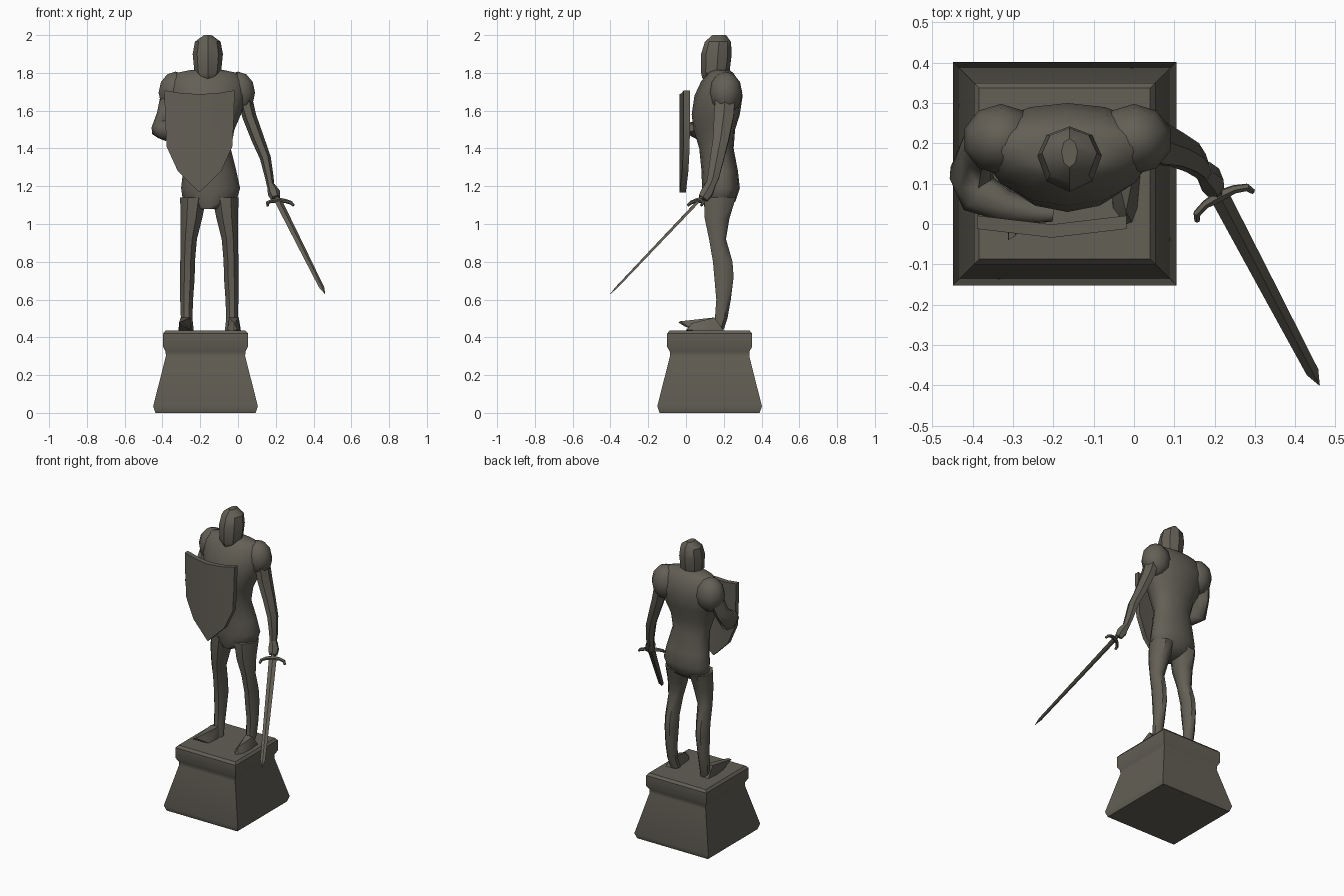
import bpy, bmesh, math
from mathutils import Vector, Matrix

if "Cube" in bpy.data.objects:
    bpy.data.objects.remove(bpy.data.objects["Cube"])

stone = bpy.data.materials.new("dark stone")
stone.diffuse_color = (0.125, 0.115, 0.092, 1)
stone.use_nodes = True
stone.node_tree.nodes["Principled BSDF"].inputs["Base Color"].default_value = stone.diffuse_color


def finish(name, bm, angle=40):
    bmesh.ops.recalc_face_normals(bm, faces=bm.faces)
    me = bpy.data.meshes.new(name)
    bm.to_mesh(me)
    bm.free()
    me.materials.append(stone)
    ob = bpy.data.objects.new(name, me)
    bpy.context.collection.objects.link(ob)
    bpy.ops.object.select_all(action='DESELECT')
    ob.select_set(True)
    bpy.context.view_layer.objects.active = ob
    bpy.ops.object.shade_smooth_by_angle(angle=math.radians(angle))
    return ob


def loft(name, rings, angle=40):
    """Skin a list of equal-length point rings and cap the ends."""
    bm = bmesh.new()
    vs = [[bm.verts.new(p) for p in r] for r in rings]
    n = len(vs[0])
    for a, b in zip(vs, vs[1:]):
        for i in range(n):
            j = (i + 1) % n
            bm.faces.new((a[i], a[j], b[j], b[i]))
    bm.faces.new(vs[0])
    bm.faces.new(vs[-1])
    return finish(name, bm, angle)


def body(name, levels, n, start=0.0, angle=40, mid=0.55):
    """Loft level rings: (z, centre x, half width, front y, back y)."""
    rings = []
    for z, cx, hw, yf, yb in levels:
        ym = yf + (yb - yf) * mid
        ring = []
        for i in range(n):
            a = start + math.tau * i / n
            s = math.sin(a)
            ring.append((cx + hw * math.cos(a), ym + s * ((yb - ym) if s > 0 else (ym - yf)), z))
        rings.append(ring)
    return loft(name, rings, angle)


def limb(name, path, n=6, up=(0, 1, 0), angle=40):
    """Tube along (point, radius across, radius along up)."""
    pts = [Vector(p[0]) for p in path]
    rings = []
    for i, (p, ra, rb) in enumerate(path):
        t = (pts[min(i + 1, len(pts) - 1)] - pts[max(i - 1, 0)]).normalized()
        u = Vector(up)
        u = (u - t * u.dot(t)).normalized()
        v = t.cross(u)
        rings.append([pts[i] + v * ra * math.cos(math.tau * k / n) + u * rb * math.sin(math.tau * k / n)
                      for k in range(n)])
    return loft(name, rings, angle)


def hull(name, pts, angle=30):
    bm = bmesh.new()
    for p in pts:
        bm.verts.new(p)
    bmesh.ops.convex_hull(bm, input=bm.verts)
    return finish(name, bm, angle)


# pedestal: square moulded profile (z, half width)
profile = [(0, .265), (.035, .277), (.30, .21), (.325, .211), (.35, .225), (.42, .225), (.436, .212)]
loft("pedestal", [[(-.172 + sx * h, .125 + sy * h, z) for sx, sy in ((-1, -1), (1, -1), (1, 1), (-1, 1))]
                  for z, h in profile], 35)

# torso, chest to hips
CX = -.165
body("torso", [(1.08, -.16, .06, .10, .21), (1.12, -.15, .145, .09, .262), (1.19, -.145, .16, .085, .285),
               (1.28, -.15, .145, .082, .275), (1.40, -.16, .125, .07, .252), (1.50, CX, .15, .04, .26),
               (1.58, CX, .185, .03, .285), (1.68, CX, .215, .045, .30), (1.755, CX, .205, .08, .28),
               (1.80, CX, .165, .115, .25), (1.815, CX, .09, .13, .23)], 14, math.pi / 14 * 3, 50, .6)

# shoulder guards
for side, name in ((1, "right_shoulder"), (-1, "left_shoulder")):
    bm = bmesh.new()
    bmesh.ops.create_uvsphere(bm, u_segments=10, v_segments=6, radius=1)
    bm.transform(Matrix.Translation((CX + side * .165, .21, 1.695)) @ Matrix.Diagonal((.095, .088, .112, 1)))
    finish(name, bm, 50)

# helmet with a ridge at the front
body("helmet", [(1.74, -.16, .04, .12, .21), (1.775, -.16, .045, .085, .22), (1.80, -.16, .07, .08, .23),
                (1.90, -.16, .08, .08, .242), (1.965, -.16, .068, .10, .238), (2.0, -.16, .02, .14, .212)],
     8, math.pi / 2, 35)

# legs, shared profile: (z, offset of outer/inner edge from leg centre)
for side, name in ((-1, "left_leg"), (1, "right_leg")):
    c = -.152 + side * .085
    body(name, [(.437, c + side * .027, .032, .135, .20), (.50, c + side * .035, .033, .15, .222),
                (.60, c + side * .035, .037, .157, .24), (.72, c + side * .031, .042, .145, .256),
                (.80, c + side * .030, .042, .138, .25), (.92, c + side * .024, .047, .118, .215),
                (1.03, c + side * .010, .062, .093, .235), (1.14, c, .075, .088, .27)], 8, math.pi / 8, 45)

# feet: wedges, the left one with a raised pointed toe
def foot(name, cx, toe):
    hull(name, [(cx - .037, .12, .437), (cx + .037, .12, .437), (cx - .03, .20, .437), (cx + .03, .20, .437),
                (cx - .026, .15, .505), (cx + .026, .15, .505), (cx - .03, .04, .437), (cx + .03, .04, .437)] + toe)


foot("left_foot", -.278, [(-.312, -.04, .478), (-.295, -.03, .485), (-.29, -.01, .46)])
foot("right_foot", -.022, [(-.02, .0, .437), (-.005, .005, .44), (-.02, .03, .475)])

# sword arm and hand
limb("right_arm", [((.03, .21, 1.69), .04, .06), ((.06, .20, 1.57), .037, .06), ((.105, .185, 1.45), .034, .048),
                   ((.145, .165, 1.35), .029, .042), ((.165, .145, 1.25), .023, .035),
                   ((.175, .125, 1.19), .019, .026)])
limb("right_hand", [((.175, .13, 1.205), .02, .03), ((.19, .11, 1.165), .034, .036),
                    ((.20, .09, 1.135), .025, .03)], angle=30)

# shield arm, bent forward across the chest
limb("left_arm", [((-.365, .21, 1.68), .045, .055), ((-.39, .18, 1.58), .04, .055), ((-.405, .125, 1.50), .055, .06),
                  ((-.385, .075, 1.495), .055, .055), ((-.32, .045, 1.50), .04, .04),
                  ((-.25, .03, 1.51), .03, .03), ((-.20, .025, 1.51), .02, .022)], 8, (.3, -.3, 1), 50)

# shield: outline bent along its centre line and given thickness
half = [(0, 1.688), (.095, 1.692), (.186, 1.708), (.182, 1.56), (.174, 1.41), (.115, 1.28), (0, 1.167)]
bm = bmesh.new()
outline = half + [(-x, z) for x, z in half[-2:0:-1]]


def shield_pt(x, z, back):
    return (-.204 + x, (-.034 + .022 * (abs(x) / .186)) + back, z)


front = [bm.verts.new(shield_pt(x, z, 0)) for x, z in outline]
rear = [bm.verts.new(shield_pt(x, z, .033)) for x, z in outline]
n, m = len(outline), len(half) - 1
for vs in (front, rear):
    bm.faces.new(vs[:m + 1])
    bm.faces.new(vs[m:] + vs[:1])
for i in range(n):
    j = (i + 1) % n
    bm.faces.new((front[i], front[j], rear[j], rear[i]))
finish("shield", bm, 30)

# sword: blade, curved guard and grip along one axis
tip = Vector((.46, -.40, .63))
base = Vector((.212, .07, 1.125))
axis = (tip - base).normalized()
wide = Vector((.885, .465, 0)).normalized()
thin = axis.cross(wide)
L = (tip - base).length


def diamond(t, w, d):
    p = base + axis * t
    return [p + wide * w, p + thin * d, p - wide * w, p - thin * d]


loft("sword_blade", [diamond(0, .024, .008), diamond(L * .5, .02, .007), diamond(L - .05, .016, .005),
                     diamond(L, .001, .001)], 15)
limb("sword_guard", [(base + wide * x + axis * y, r, r) for x, y, r in
                     ((-.078, .04, .007), (-.07, .018, .01), (-.04, .004, .011), (0, 0, .015),
                      (.04, .004, .011), (.07, .018, .01), (.078, .04, .007))], 6, thin)
limb("sword_grip", [(base - axis * t, r, r) for t, r in ((0, .012), (.08, .012), (.085, .018), (.105, .014))], 6, thin)
